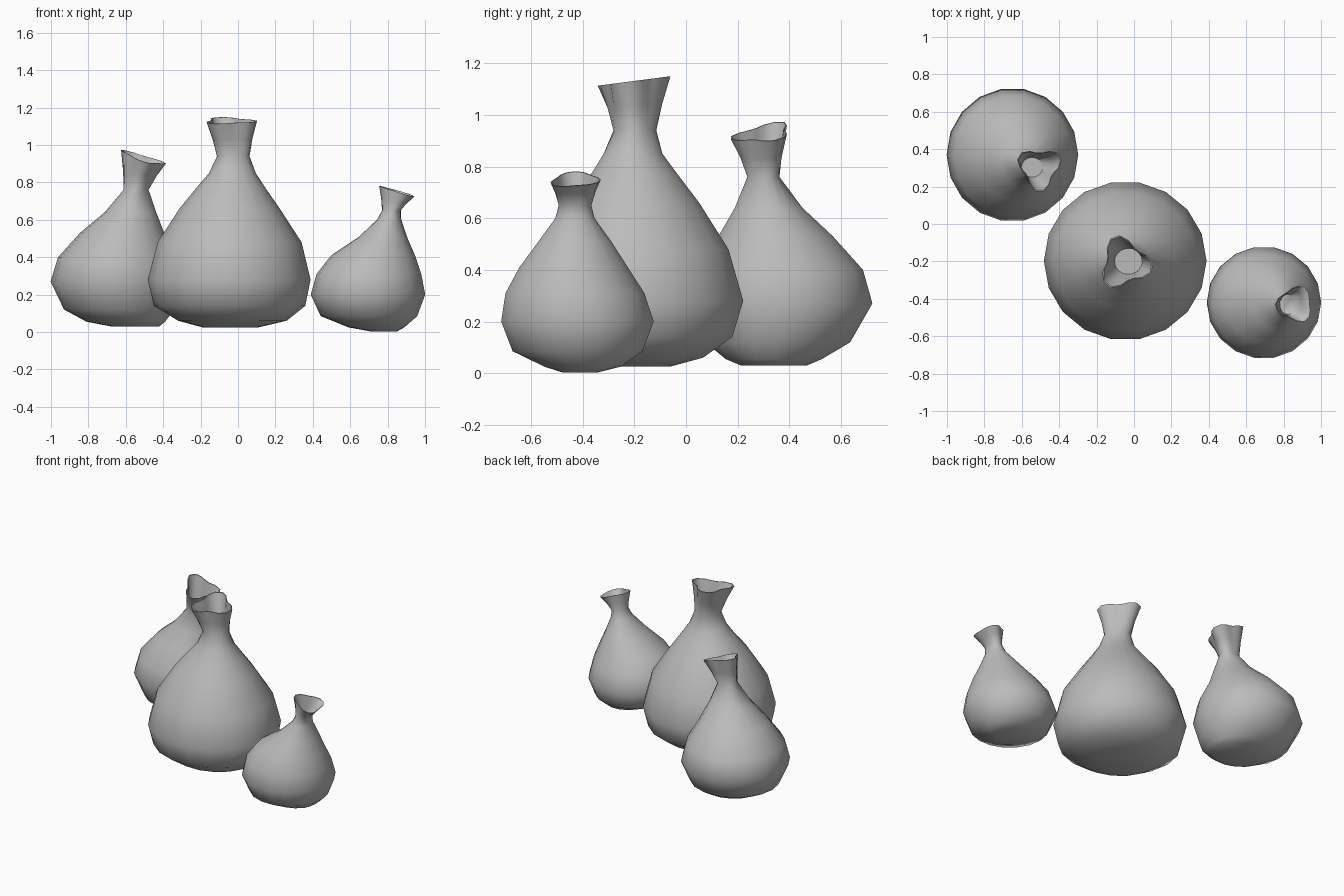
import bpy, bmesh, math

cube = bpy.data.objects.get("Cube")
if cube:
    bpy.data.objects.remove(cube, do_unlink=True)

SIDES = 18

cloth = bpy.data.materials.new("grey cloth")
cloth.use_nodes = True
cloth.diffuse_color = (0.5, 0.5, 0.5, 1)
cloth.node_tree.nodes["Principled BSDF"].inputs["Base Color"].default_value = (0.5, 0.5, 0.5, 1)


def add_ring(bm, z, cx, cy, rx, ry, lobe=0.0, turn=0.0, tilt=(0, 0)):
    """Ring of vertices; lobe pinches it into three folds, tilt slants it."""
    verts = []
    for i in range(SIDES):
        a = math.tau * i / SIDES
        k = 1 + lobe * math.cos(3 * (a - turn))
        dx, dy = rx * k * math.cos(a), ry * k * math.sin(a)
        verts.append(bm.verts.new((cx + dx, cy + dy, z + tilt[0] * dx + tilt[1] * dy)))
    return verts


def make_sack(name, rings, mouth, lobe, turn, tilt):
    """Loft the body rings, flare the mouth, then line the inside of the neck."""
    bm = bmesh.new()
    turn = math.radians(turn)
    loops = [add_ring(bm, *r) for r in rings[:-1]]
    neck = rings[-1]
    loops.append(add_ring(bm, *neck, lobe * 0.25, turn))
    # Flared, folded rim
    mz, mx, my, mr = mouth
    mid = [(a + b) / 2 for a, b in zip(neck, (mz, mx, my, mr, mr))]
    mid[3] *= 0.97
    mid[4] *= 0.97
    loops.append(add_ring(bm, *mid, lobe * 0.65, turn, (tilt[0] / 2, tilt[1] / 2)))
    loops.append(add_ring(bm, mz, mx, my, mr, mr, lobe, turn, tilt))
    # Thin inner lining running down into the throat
    loops.append(add_ring(bm, mz, mx, my, mr * 0.95, mr * 0.95, lobe, turn, tilt))
    inner = (mid[0], mid[1], mid[2], mid[3] * 0.92, mid[4] * 0.92)
    loops.append(add_ring(bm, *inner, lobe * 0.65, turn, (tilt[0] / 2, tilt[1] / 2)))
    nz, nx, ny, nrx, nry = neck
    loops.append(add_ring(bm, nz, nx, ny, nrx * 0.85, nry * 0.85))
    for lo, hi in zip(loops, loops[1:]):
        for i in range(SIDES):
            j = (i + 1) % SIDES
            bm.faces.new((lo[i], lo[j], hi[j], hi[i]))
    # Close the underside and the throat
    bm.faces.new(list(reversed(loops[0])))
    bm.faces.new(loops[-1])
    bmesh.ops.recalc_face_normals(bm, faces=bm.faces[:])
    mesh = bpy.data.meshes.new(name)
    bm.to_mesh(mesh)
    bm.free()
    mesh.materials.append(cloth)
    ob = bpy.data.objects.new(name, mesh)
    bpy.context.collection.objects.link(ob)
    bpy.ops.object.select_all(action='DESELECT')
    ob.select_set(True)
    bpy.context.view_layer.objects.active = ob
    bpy.ops.object.shade_smooth_by_angle(angle=math.radians(60))


# Rings are: height, centre x, centre y, radius x, radius y
make_sack("large_sack", [
    (0.025, -0.04, -0.2, 0.15, 0.14),
    (0.06, -0.03, -0.2, 0.29, 0.27),
    (0.14, -0.045, -0.2, 0.405, 0.385),
    (0.28, -0.047, -0.197, 0.435, 0.425),
    (0.48, -0.045, -0.2, 0.385, 0.37),
    (0.66, -0.045, -0.2, 0.268, 0.255),
    (0.77, -0.038, -0.2, 0.185, 0.17),
    (0.85, -0.03, -0.205, 0.125, 0.115),
    (0.94, -0.03, -0.2, 0.087, 0.082),
], (1.13, -0.05, -0.21, 0.125), 0.25, -10, (0, 0.13))

make_sack("back_sack", [
    (0.03, -0.55, 0.34, 0.13, 0.13),
    (0.055, -0.6, 0.34, 0.21, 0.19),
    (0.12, -0.635, 0.355, 0.295, 0.285),
    (0.27, -0.65, 0.37, 0.352, 0.357),
    (0.4, -0.645, 0.365, 0.317, 0.325),
    (0.53, -0.62, 0.347, 0.225, 0.225),
    (0.64, -0.575, 0.32, 0.138, 0.133),
    (0.76, -0.545, 0.303, 0.067, 0.063),
], (0.93, -0.505, 0.3, 0.105), 0.25, 30, (-0.3, 0.15))

make_sack("small_sack", [
    (0.003, 0.78, -0.41, 0.07, 0.07),
    (0.025, 0.74, -0.4, 0.15, 0.15),
    (0.085, 0.7, -0.42, 0.258, 0.255),
    (0.2, 0.695, -0.42, 0.306, 0.3),
    (0.31, 0.7, -0.43, 0.28, 0.273),
    (0.41, 0.722, -0.435, 0.224, 0.213),
    (0.51, 0.775, -0.43, 0.128, 0.143),
    (0.6, 0.808, -0.43, 0.065, 0.077),
    (0.65, 0.822, -0.43, 0.05, 0.063),
], (0.75, 0.86, -0.43, 0.092), 0.15, 65, (-0.3, 0.05))
